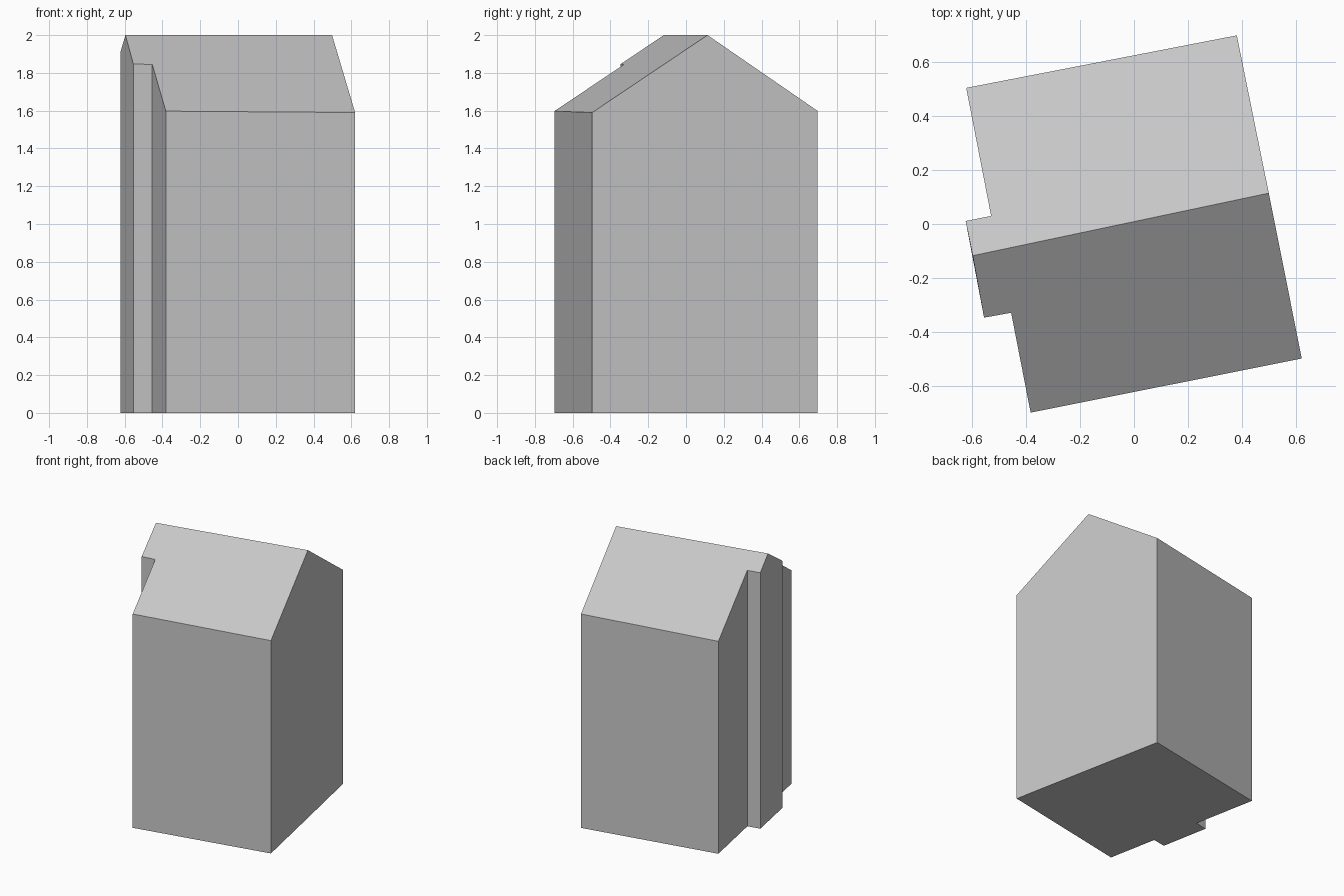
import bpy, bmesh
from mathutils import Vector

if "Cube" in bpy.data.objects:
    bpy.data.objects.remove(bpy.data.objects["Cube"])

# Footprint, counter-clockwise; the two ridge ends are marked by index
FOOTPRINT = [
    (0.62, -0.497), (0.498, 0.114), (0.38, 0.697), (-0.62, 0.503),   # main block
    (-0.528, 0.03), (-0.622, 0.011), (-0.596, -0.117),               # projecting bay
    (-0.554, -0.346), (-0.454, -0.328), (-0.382, -0.697),
]
RIDGE_A, RIDGE_B = 1, 6
RIDGE_Z, FRONT_SLOPE, BACK_SLOPE = 2.0, 0.658, 0.675

a, b = Vector(FOOTPRINT[RIDGE_A]), Vector(FOOTPRINT[RIDGE_B])
along = (a - b).normalized()
across = Vector((-along.y, along.x))


def roof_height(x, y):
    d = (Vector((x, y)) - a).dot(across)
    return RIDGE_Z - abs(d) * (BACK_SLOPE if d > 0 else FRONT_SLOPE)


# Walls: raise the footprint up to the roof planes
bm = bmesh.new()
base = [bm.verts.new((x, y, 0)) for x, y in FOOTPRINT]
top = [bm.verts.new((x, y, roof_height(x, y))) for x, y in FOOTPRINT]
n = len(FOOTPRINT)
bm.faces.new(base[::-1])

# Merge wall pieces either side of a ridge end into one gable face
corners = [i for i in range(n) if i not in (RIDGE_A, RIDGE_B)]
for i in range(n):
    j = (i + 1) % n
    bm.faces.new((base[i], base[j], top[j], top[i]))

# Gable roof: one slope either side of the ridge
bm.faces.new(top[RIDGE_A:RIDGE_B + 1])
bm.faces.new(top[RIDGE_B:] + top[:RIDGE_A + 1])

# Remove the seams under the ridge ends so each gable is a single face
seams = [bm.edges.get((base[i], top[i])) for i in (RIDGE_A, RIDGE_B)]
bmesh.ops.dissolve_edges(bm, edges=seams, use_verts=False)
bmesh.ops.recalc_face_normals(bm, faces=bm.faces[:])

mesh = bpy.data.meshes.new("house_body")
bm.to_mesh(mesh)
bm.free()

grey = bpy.data.materials.new("light grey")
grey.diffuse_color = (0.57, 0.57, 0.57, 1)
grey.use_nodes = True
grey.node_tree.nodes["Principled BSDF"].inputs["Base Color"].default_value = grey.diffuse_color
mesh.materials.append(grey)
house = bpy.data.objects.new("house_body", mesh)
bpy.context.collection.objects.link(house)
